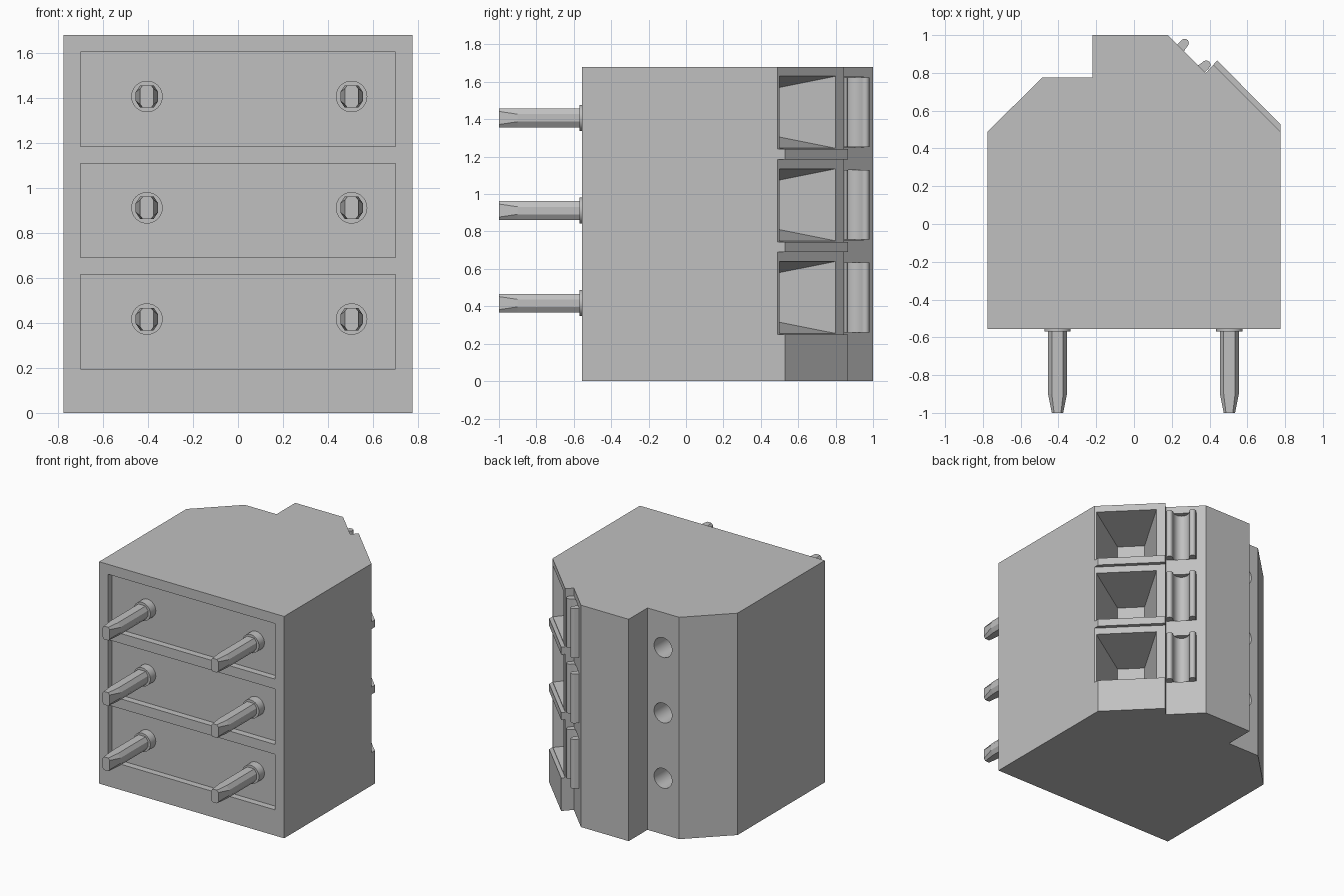
import bpy, bmesh, math
from mathutils import Vector

cube = bpy.data.objects.get("Cube")
if cube:
    bpy.data.objects.remove(cube, do_unlink=True)

grey = bpy.data.materials.new("plain grey")
grey.use_nodes = True
grey.diffuse_color = (0.53, 0.53, 0.53, 1)
grey.node_tree.nodes["Principled BSDF"].inputs["Base Color"].default_value = (0.53, 0.53, 0.53, 1)

R = math.sqrt(0.5)
PITCH, HEIGHT, FRONT = 0.495, 1.68, -0.555
ROWS = [i * PITCH for i in range(3)]


def loft(name, rings):
    """Closed solid through a list of rings with equal point counts."""
    bm = bmesh.new()
    loops = [[bm.verts.new(p) for p in ring] for ring in rings]
    n = len(loops[0])
    for a, b in zip(loops, loops[1:]):
        for i in range(n):
            j = (i + 1) % n
            bm.faces.new((a[i], a[j], b[j], b[i]))
    bm.faces.new(loops[0][::-1])
    bm.faces.new(loops[-1])
    bmesh.ops.recalc_face_normals(bm, faces=bm.faces)
    mesh = bpy.data.meshes.new(name)
    bm.to_mesh(mesh)
    bm.free()
    mesh.materials.append(grey)
    obj = bpy.data.objects.new(name, mesh)
    bpy.context.collection.objects.link(obj)
    return obj


def prism(name, outline, z0, z1):
    return loft(name, [[(x, y, z) for x, y in outline] for z in (z0, z1)])


def box(name, x0, x1, y0, y1, z0, z1):
    return prism(name, [(x0, y0), (x1, y0), (x1, y1), (x0, y1)], z0, z1)


def rod(name, x, z, radius, y0, y1, sides=32):
    turn = [2 * math.pi * i / sides for i in range(sides)]
    return loft(name, [[(x + radius * math.cos(t), y, z + radius * math.sin(t))
                        for t in turn] for y in (y0, y1)])


def slanted(origin, s, n):
    """Point from distances along and out of a 45 degree face."""
    return (origin[0] + R * (n - s), origin[1] + R * (n + s))


def activate(obj):
    bpy.ops.object.select_all(action='DESELECT')
    obj.select_set(True)
    bpy.context.view_layer.objects.active = obj


def cut(target, cutter):
    cutter.hide_render = True
    mod = target.modifiers.new("cut", 'BOOLEAN')
    mod.operation, mod.solver, mod.object = 'DIFFERENCE', 'EXACT', cutter
    activate(target)
    bpy.ops.object.modifier_apply(modifier=mod.name)
    bpy.data.objects.remove(cutter, do_unlink=True)


def smooth(obj):
    activate(obj)
    bpy.ops.object.shade_smooth_by_angle(angle=math.radians(30))


# Housing
VALLEY = (0.38, 0.80)
housing = prism("housing", [
    (-0.775, FRONT), (0.775, FRONT), (0.775, 0.53), (0.44, 0.865), VALLEY,
    (0.18, 1.0), (-0.22, 1.0), (-0.22, 0.775), (-0.485, 0.775), (-0.775, 0.49)],
    0, HEIGHT)

MOUTH = (0.615, 0.65)
for dz in ROWS:
    # Shallow front panel
    cut(housing, box("panel_cutter", -0.7, 0.7, -0.7, FRONT + 0.05, 0.195 + dz, 0.615 + dz))
    # Set-back wire entry face, leaving ribs between rows
    top = 0.69 + dz if dz < 0.9 else HEIGHT + 0.1
    step = [slanted(MOUTH, s, n) for s, n in ((-0.35, 0), (0.35, 0), (0.35, 0.15), (-0.35, 0.15))]
    cut(housing, prism("step_cutter", step, 0.25 + dz, top))
    # Tapered wire entry
    rings = []
    for n, half, z0, z1 in ((0.02, 0.212, 0.255, 0.64), (0, 0.212, 0.255, 0.64),
                            (-0.38, 0.095, 0.325, 0.57)):
        rings.append([(*slanted(MOUTH, s, n), z + dz)
                      for s, z in ((-half, z0), (half, z0), (half, z1), (-half, z1))])
    cut(housing, loft("funnel_cutter", rings))
    # Lever pocket
    pocket = [slanted(VALLEY, s, n) for s, n in ((0.005, -0.07), (0.215, -0.07), (0.215, 0.1), (0.005, 0.1))]
    cut(housing, prism("pocket_cutter", pocket, 0.26 + dz, 0.635 + dz))
    # Round test hole at the back
    cut(housing, rod("hole_cutter", -0.35, 0.425 + dz, 0.075, 0.4, 0.9))
smooth(housing)


def arc(cs, cn, rs, rn, start, end, steps=12):
    angles = [math.radians(start + (end - start) * i / steps) for i in range(steps + 1)]
    return [(cs + rs * math.cos(a), cn + rn * math.sin(a)) for a in angles]


# Release levers: two rounded lips around a hollow
lever_outline = ([(0.006, -0.069)] + arc(0.029, 0.03, 0.023, 0.025, 180, 0)
                 + arc(0.11, 0.03, 0.058, 0.07, 180, 360)[1:-1]
                 + arc(0.191, 0.03, 0.023, 0.025, 180, 0) + [(0.214, -0.069)])
for row, dz in enumerate(ROWS, 1):
    lever = prism(f"release_lever_{row}", [slanted(VALLEY, s, n) for s, n in lever_outline],
                  0.261 + dz, 0.634 + dz)
    smooth(lever)


# Solder pins with collars
def octagon(x, z, wide, flat_z, flat_x, tall, y):
    quarter = [(wide, flat_z), (flat_x, tall)]
    half = quarter + [(-a, b) for a, b in quarter[::-1]]
    return [(x + a, y, z + b) for a, b in half + [(-a, -b) for a, b in half]]


for row, dz in enumerate(ROWS, 1):
    for side, x in (("right", -0.405), ("left", 0.505)):
        z = 0.417 + dz
        smooth(rod(f"pin_collar_{side}_{row}", x, z, 0.07, FRONT + 0.06, FRONT - 0.015))
        loft(f"pin_{side}_{row}", [
            octagon(x, z, 0.05, 0.02, 0.03, 0.05, FRONT),
            octagon(x, z, 0.05, 0.02, 0.03, 0.05, -0.9),
            octagon(x, z, 0.03, 0.035, 0.018, 0.05, -1.0)])
